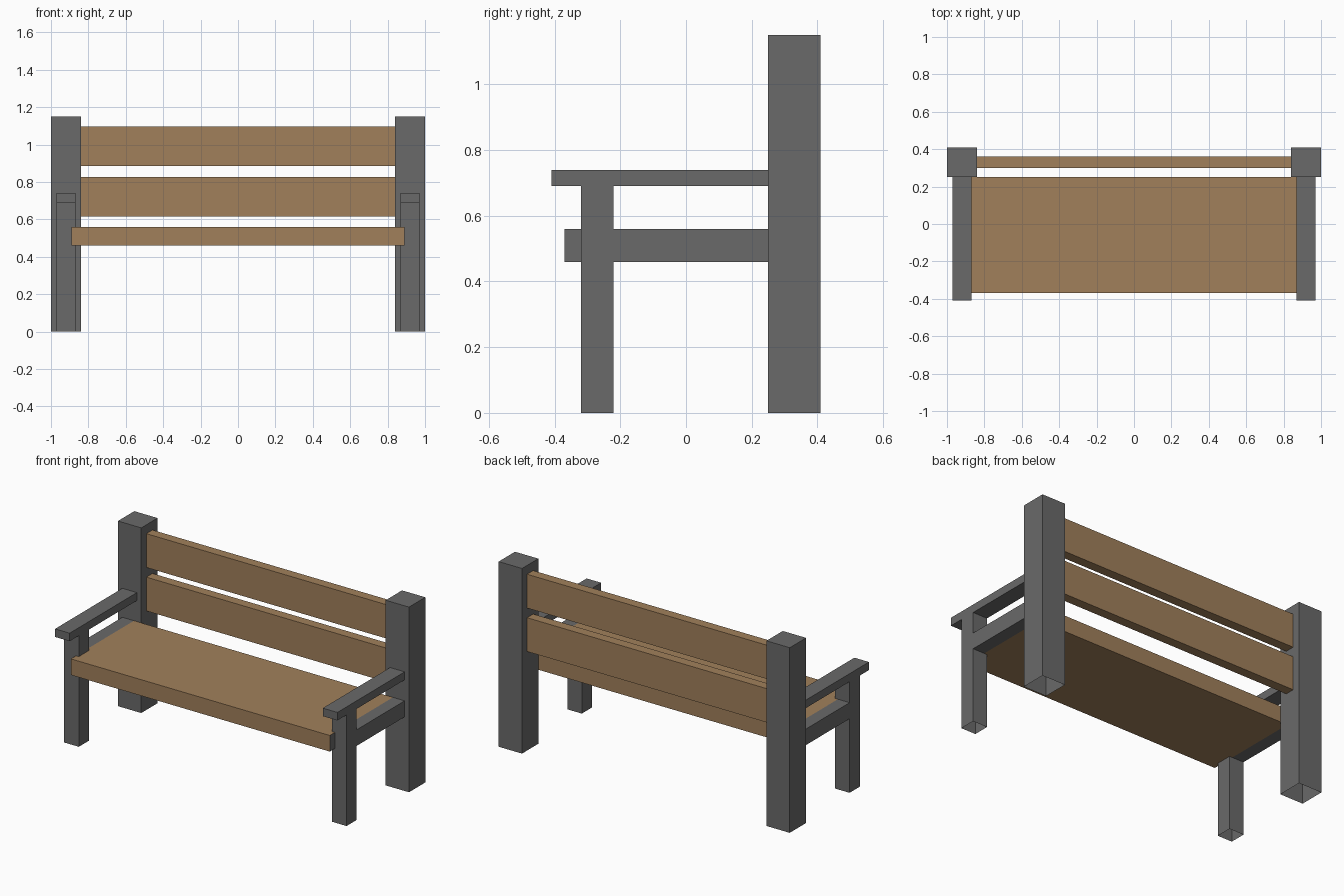
import bpy
import bmesh
from mathutils import Vector

if "Cube" in bpy.data.objects:
    bpy.data.objects.remove(bpy.data.objects["Cube"])


def material(name, rgb):
    m = bpy.data.materials.new(name)
    m.diffuse_color = (*rgb, 1.0)
    m.use_nodes = True
    m.node_tree.nodes["Principled BSDF"].inputs["Base Color"].default_value = m.diffuse_color
    return m


wood = material("brown wood", (0.356, 0.216, 0.105))
metal = material("dark grey", (0.144, 0.144, 0.144))


def box(name, lo, hi, mat, end_mat=None, open_bottom=False):
    """Box between two corners; optional second colour on its x ends."""
    lo, hi = Vector(lo), Vector(hi)
    bm = bmesh.new()
    bmesh.ops.create_cube(bm, size=1.0)
    for v in bm.verts:
        v.co = (lo + hi) / 2 + v.co * (hi - lo)
    bm.normal_update()
    if end_mat:
        for f in bm.faces:
            f.material_index = int(abs(f.normal.x) > 0.9)
    if open_bottom:
        bottoms = [f for f in bm.faces if f.normal.z < -0.9]
        bmesh.ops.delete(bm, geom=bottoms, context='FACES_ONLY')
    me = bpy.data.meshes.new(name)
    bm.to_mesh(me)
    bm.free()
    for m in (mat, end_mat):
        if m:
            me.materials.append(m)
    ob = bpy.data.objects.new(name, me)
    bpy.context.collection.objects.link(ob)
    return ob


def pair(name, lo, hi, **kw):
    """Grey box mirrored to the other side."""
    ob = box(name, lo, hi, metal, **kw)
    ob.modifiers.new("mirror", 'MIRROR').use_axis = (True, False, False)


# Frame: hollow-bottomed posts and legs, armrests, seat rails
pair("back_post", (0.84, 0.25, 0), (1.0, 0.41, 1.15), open_bottom=True)
pair("front_leg", (0.87, -0.32, 0), (0.97, -0.22, 0.69), open_bottom=True)
pair("armrest", (0.87, -0.41, 0.69), (0.97, 0.25, 0.74))
pair("seat_rail", (0.89, -0.22, 0.46), (0.97, 0.25, 0.56))

# Seat plank with grey ends
box("seat", (-0.89, -0.37, 0.46), (0.89, 0.25, 0.56), wood, end_mat=metal)

# Two backrest planks
for name, z in (("lower_back_plank", 0.615), ("upper_back_plank", 0.885)):
    box(name, (-0.84, 0.30, z), (0.84, 0.36, z + 0.21), wood)
